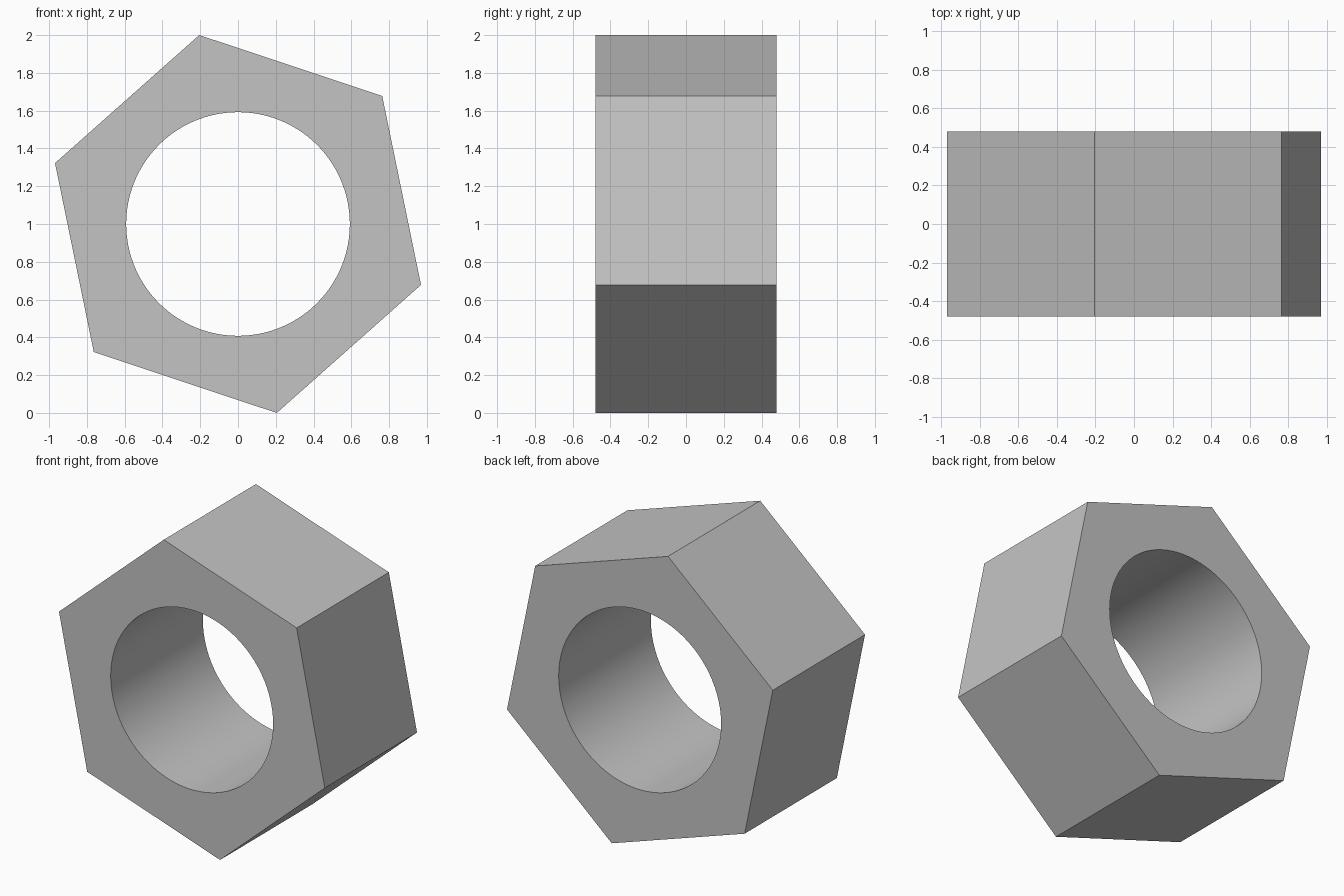
import bpy
from math import radians

cube = bpy.data.objects.get("Cube")
if cube:
    bpy.data.objects.remove(cube, do_unlink=True)

OUTER_RADIUS = 1.021
HOLE_RADIUS = 0.592
DEPTH = 0.96
TILT = radians(-11.6)

# Single grey metal colour
grey = bpy.data.materials.new("plain grey")
grey.use_nodes = True
grey.diffuse_color = (0.55, 0.55, 0.55, 1)
grey.node_tree.nodes["Principled BSDF"].inputs["Base Color"].default_value = grey.diffuse_color


def prism(name, sides, radius, depth):
    """Prism lying along y, centred one unit above the ground."""
    bpy.ops.mesh.primitive_cylinder_add(
        vertices=sides, radius=radius, depth=depth,
        location=(0, 0, 1), rotation=(radians(90), TILT, 0))
    obj = bpy.context.object
    obj.name = name
    obj.data.materials.append(grey)
    return obj


# Hexagonal body and the round bore cut through it
bore = prism("bore_cutter", 128, HOLE_RADIUS, DEPTH * 1.5)
bore.hide_render = True
nut = prism("hex_nut", 6, OUTER_RADIUS, DEPTH)

cut = nut.modifiers.new("bore", 'BOOLEAN')
cut.operation = 'DIFFERENCE'
cut.solver = 'EXACT'
cut.object = bore
bpy.ops.object.modifier_apply(modifier=cut.name)
bpy.data.objects.remove(bore, do_unlink=True)

# Smooth bore wall, crisp hexagon edges
bpy.ops.object.shade_smooth_by_angle(angle=radians(30))
